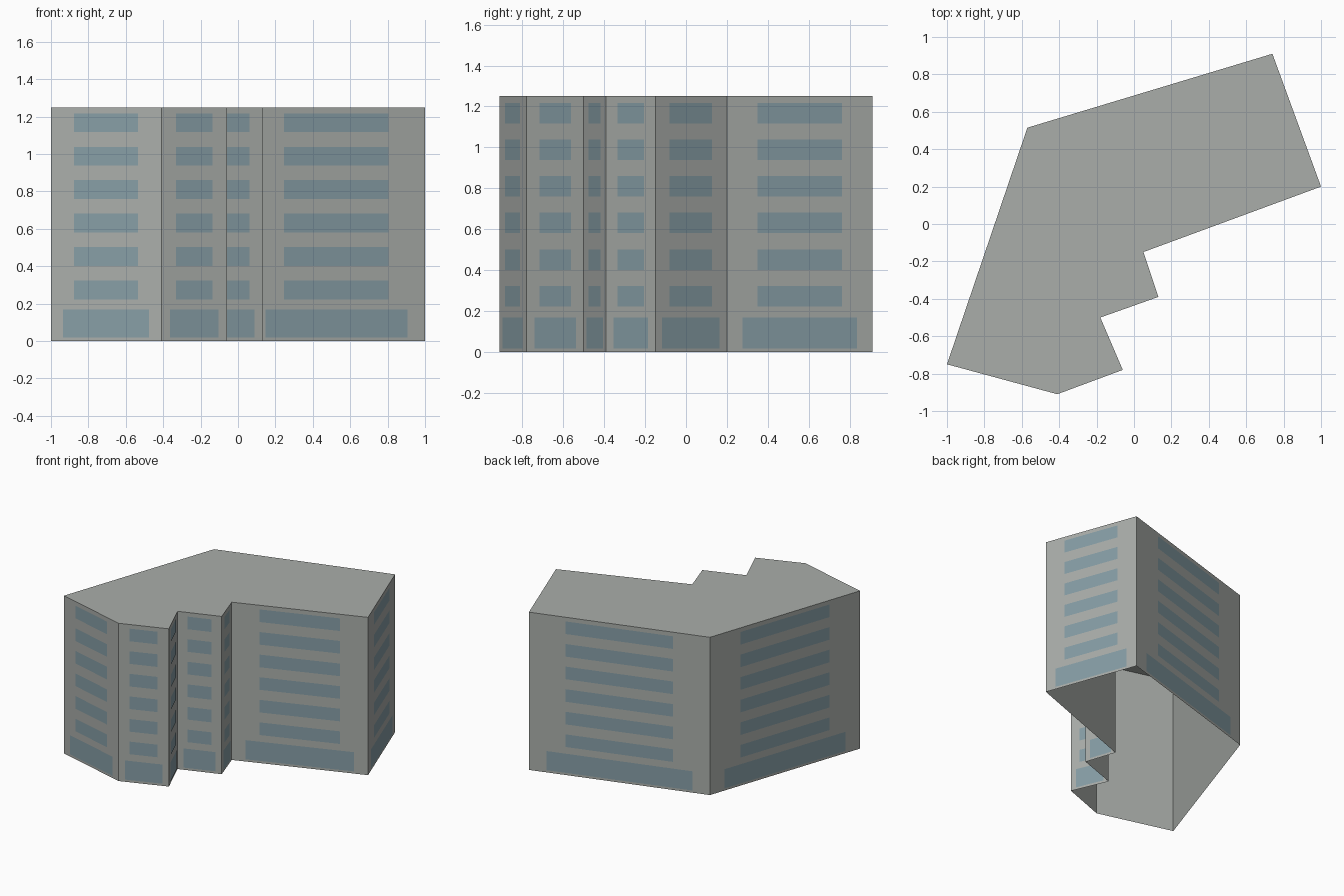
import bpy
import bmesh
from mathutils import Vector

cube = bpy.data.objects.get("Cube")
if cube:
    bpy.data.objects.remove(cube, do_unlink=True)

# Building outline, counter-clockwise from the front left corner
OUTLINE = [Vector(p) for p in (
    (-1, -0.75), (-0.41, -0.91), (-0.06, -0.78), (-0.18, -0.5), (0.13, -0.39),
    (0.05, -0.15), (1, 0.2), (0.74, 0.91), (-0.57, 0.515))]
HEIGHT = 1.25
GAP = 0.002  # windows sit just proud of the walls
STOREYS = 6


def material(name, colour):
    mat = bpy.data.materials.new(name)
    mat.use_nodes = True
    mat.diffuse_color = (*colour, 1)
    bsdf = next(n for n in mat.node_tree.nodes if n.type == "BSDF_PRINCIPLED")
    bsdf.inputs["Base Color"].default_value = (*colour, 1)
    return mat


def make_object(name, bm, mat):
    mesh = bpy.data.meshes.new(name)
    bm.to_mesh(mesh)
    bm.free()
    mesh.materials.append(mat)
    obj = bpy.data.objects.new(name, mesh)
    bpy.context.collection.objects.link(obj)


def upright_panel(bm, a, b, low, high):
    corners = ((a, low), (b, low), (b, high), (a, high))
    bm.faces.new([bm.verts.new((p.x, p.y, z)) for p, z in corners])


concrete = material("Concrete grey", (0.40, 0.42, 0.40))
glass = material("Blue grey glass", (0.24, 0.34, 0.38))
walls = list(zip(OUTLINE, OUTLINE[1:] + OUTLINE[:1]))

# Shell: walls and flat roof, open underneath
bm = bmesh.new()
for a, b in walls:
    upright_panel(bm, a, b, 0, HEIGHT)
bm.faces.new([bm.verts.new((p.x, p.y, HEIGHT)) for p in OUTLINE])
bmesh.ops.remove_doubles(bm, verts=bm.verts, dist=0.0001)
make_object("building_shell", bm, concrete)

# Windows: a wide shopfront and a column of strips on every wall
shopfronts, strips = bmesh.new(), bmesh.new()
for a, b in walls:
    length = (b - a).length
    along = (b - a) / length
    outward = Vector((along.y, -along.x)) * GAP

    def add_window(bm, margin, low, high):
        inset = along * margin
        upright_panel(bm, a + inset + outward, b - inset + outward, low, high)

    add_window(shopfronts, 0.085 * length + 0.016, 0.018, 0.17)
    for storey in range(STOREYS):
        low = 0.223 + 0.179 * storey
        add_window(strips, 0.197 * length + 0.009, low, low + 0.1)
make_object("ground_floor_windows", shopfronts, glass)
make_object("upper_windows", strips, glass)
